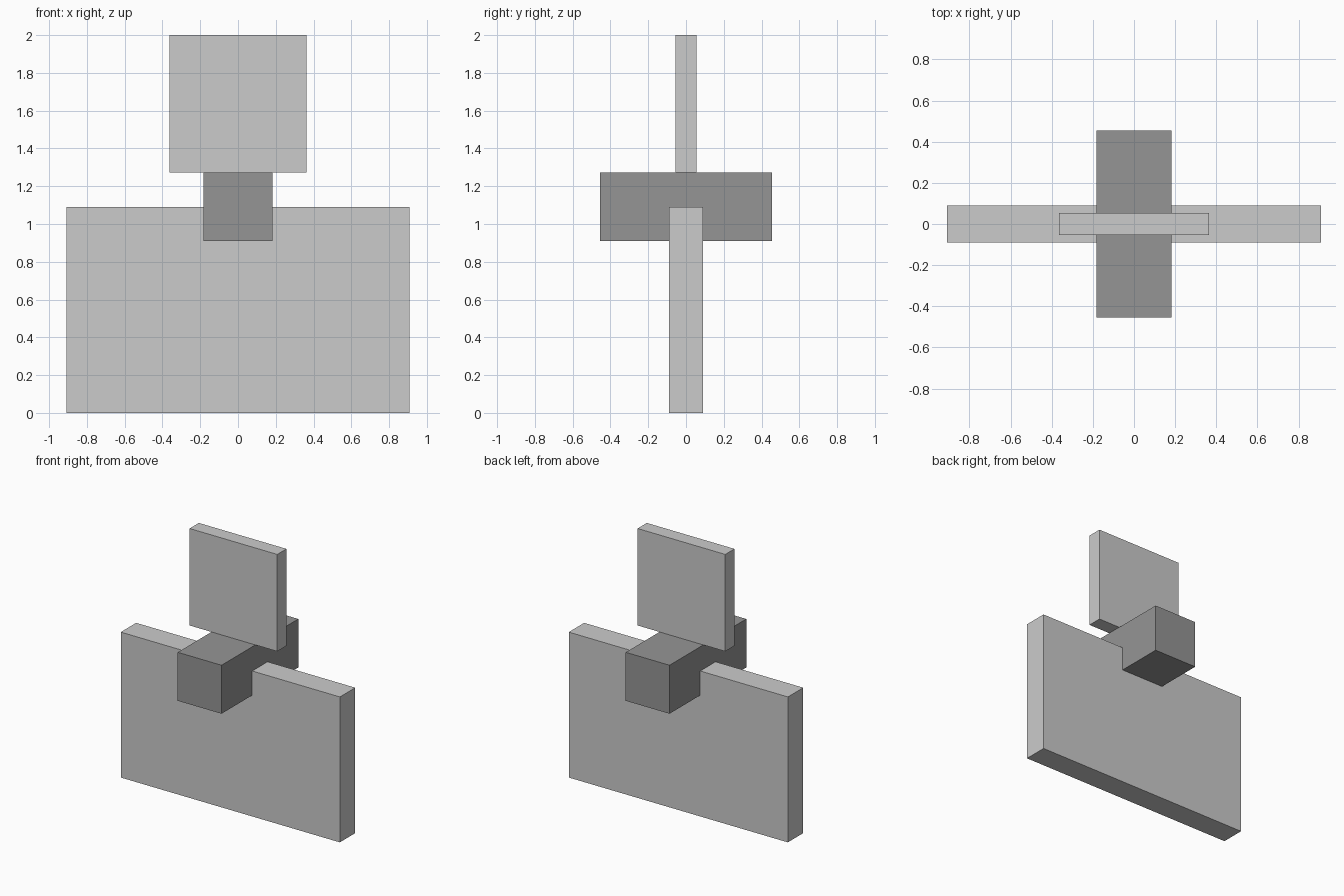
import bpy
import bmesh
from mathutils import Matrix, Vector

if "Cube" in bpy.data.objects:
    bpy.data.objects.remove(bpy.data.objects["Cube"])

U = 2 / 11  # grid unit: the model is 11 units tall


def box(name, width, depth, bottom, top, material=None):
    """Box centred on x and y, spanning bottom to top, all in grid units."""
    bm = bmesh.new()
    size = Vector((width, depth, top - bottom)) * U
    centre = Vector((0, 0, (bottom + top) / 2 * U))
    bmesh.ops.create_cube(bm, size=1,
                          matrix=Matrix.Translation(centre) @ Matrix.Diagonal((*size, 1)))
    mesh = bpy.data.meshes.new(name)
    bm.to_mesh(mesh)
    bm.free()
    if material:
        mesh.materials.append(material)
    obj = bpy.data.objects.new(name, mesh)
    bpy.context.collection.objects.link(obj)
    return obj


dark = bpy.data.materials.new("dark_grey")
dark.diffuse_color = (0.3, 0.3, 0.3, 1)
dark.use_nodes = True
dark.node_tree.nodes["Principled BSDF"].inputs["Base Color"].default_value = dark.diffuse_color

# Wide upright slab
box("lower_panel", 10, 1, 0, 6)
# Dark bar crossing the slab front to back, sunk one unit into it
box("cross_block", 2, 5, 5, 7, dark)
# Thin square plate standing on the bar
box("upper_plate", 4, 0.6, 7, 11)
